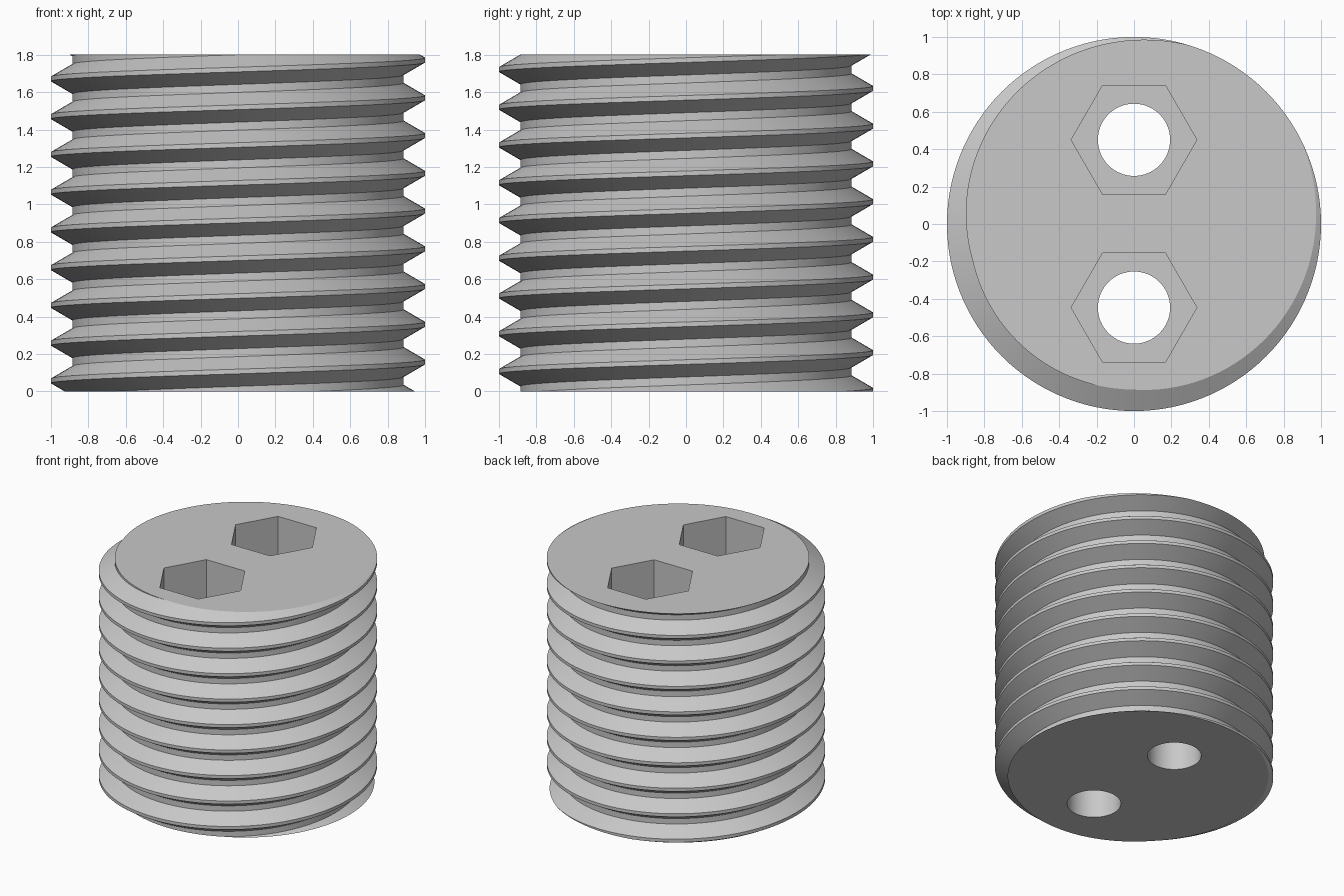
import bpy, bmesh
from math import cos, sin, pi, radians
from mathutils import Vector

cube = bpy.data.objects.get("Cube")
if cube:
    bpy.data.objects.remove(cube, do_unlink=True)

HEIGHT, PITCH, SEGMENTS = 1.8, 0.2018, 120
CREST_Z = 0.157                    # crest height on the +x side
ROOT_R, CREST_R = 0.885, 1.0
CREST_HALF, FLANK = 0.0125, 0.067  # half crest flat, flank height
HOLE_CENTRES = (0.45, -0.447)

steel = bpy.data.materials.new("grey_steel")
steel.use_nodes = True
colour = (0.58, 0.58, 0.58, 1)
steel.diffuse_color = colour
steel.node_tree.nodes["Principled BSDF"].inputs["Base Color"].default_value = colour


def make_object(name, bm):
    mesh = bpy.data.meshes.new(name)
    bmesh.ops.recalc_face_normals(bm, faces=bm.faces)
    bm.to_mesh(mesh)
    bm.free()
    mesh.materials.append(steel)
    obj = bpy.data.objects.new(name, mesh)
    bpy.context.collection.objects.link(obj)
    return obj


def threaded_body():
    """Sweep a thread profile up a helix, trim it flat and cap both ends."""
    half = CREST_HALF + FLANK
    profile = [(ROOT_R, -half), (CREST_R, -CREST_HALF),
               (CREST_R, CREST_HALF), (ROOT_R, half)]
    bm = bmesh.new()
    rows = []
    for i in range(-3 * SEGMENTS, 12 * SEGMENTS + 1):
        a = 2 * pi * i / SEGMENTS
        z = CREST_Z + PITCH * i / SEGMENTS
        rows.append([bm.verts.new((r * cos(a), r * sin(a), z + dz))
                     for r, dz in profile])
    for i in range(len(rows) - 1):
        here, ahead = rows[i], rows[i + 1]
        for k in range(3):
            bm.faces.new((here[k], ahead[k], ahead[k + 1], here[k + 1]))
        # root flat joins this turn to the one above
        if i + SEGMENTS + 1 < len(rows):
            bm.faces.new((here[3], ahead[3],
                          rows[i + SEGMENTS + 1][0], rows[i + SEGMENTS][0]))
    for z, up in ((0, -1), (HEIGHT, 1)):
        geom = bm.verts[:] + bm.edges[:] + bm.faces[:]
        bmesh.ops.bisect_plane(bm, geom=geom, dist=1e-6, plane_co=(0, 0, z),
                               plane_no=(0, 0, up), clear_outer=True)
    rim = [e for e in bm.edges if e.is_boundary]
    bmesh.ops.holes_fill(bm, edges=rim, sides=0)
    return make_object("threaded_body", bm)


def cut_prism(body, sides, radius, y, bottom, top):
    """Cut an upright prism out of the body."""
    bm = bmesh.new()
    ring = [bm.verts.new((radius * cos(2 * pi * k / sides),
                          y + radius * sin(2 * pi * k / sides), bottom))
            for k in range(sides)]
    base = bm.faces.new(ring)
    lifted = bmesh.ops.extrude_face_region(bm, geom=[base], use_keep_orig=True)
    verts = [v for v in lifted["geom"] if isinstance(v, bmesh.types.BMVert)]
    bmesh.ops.translate(bm, verts=verts, vec=Vector((0, 0, top - bottom)))
    cutter = make_object("hole_cutter", bm)
    cutter.hide_render = True
    mod = body.modifiers.new("hole", 'BOOLEAN')
    mod.operation, mod.solver, mod.object = 'DIFFERENCE', 'EXACT', cutter
    bpy.ops.object.modifier_apply(modifier=mod.name)
    bpy.data.objects.remove(cutter, do_unlink=True)


body = threaded_body()
bpy.ops.object.select_all(action='DESELECT')
bpy.context.view_layer.objects.active = body
body.select_set(True)

# Through holes with hexagonal pockets in the top
for y in HOLE_CENTRES:
    cut_prism(body, 64, 0.193, y, -0.1, HEIGHT + 0.1)
    cut_prism(body, 6, 0.336, y, HEIGHT - 0.6, HEIGHT + 0.1)

bpy.ops.object.shade_smooth_by_angle(angle=radians(20))
